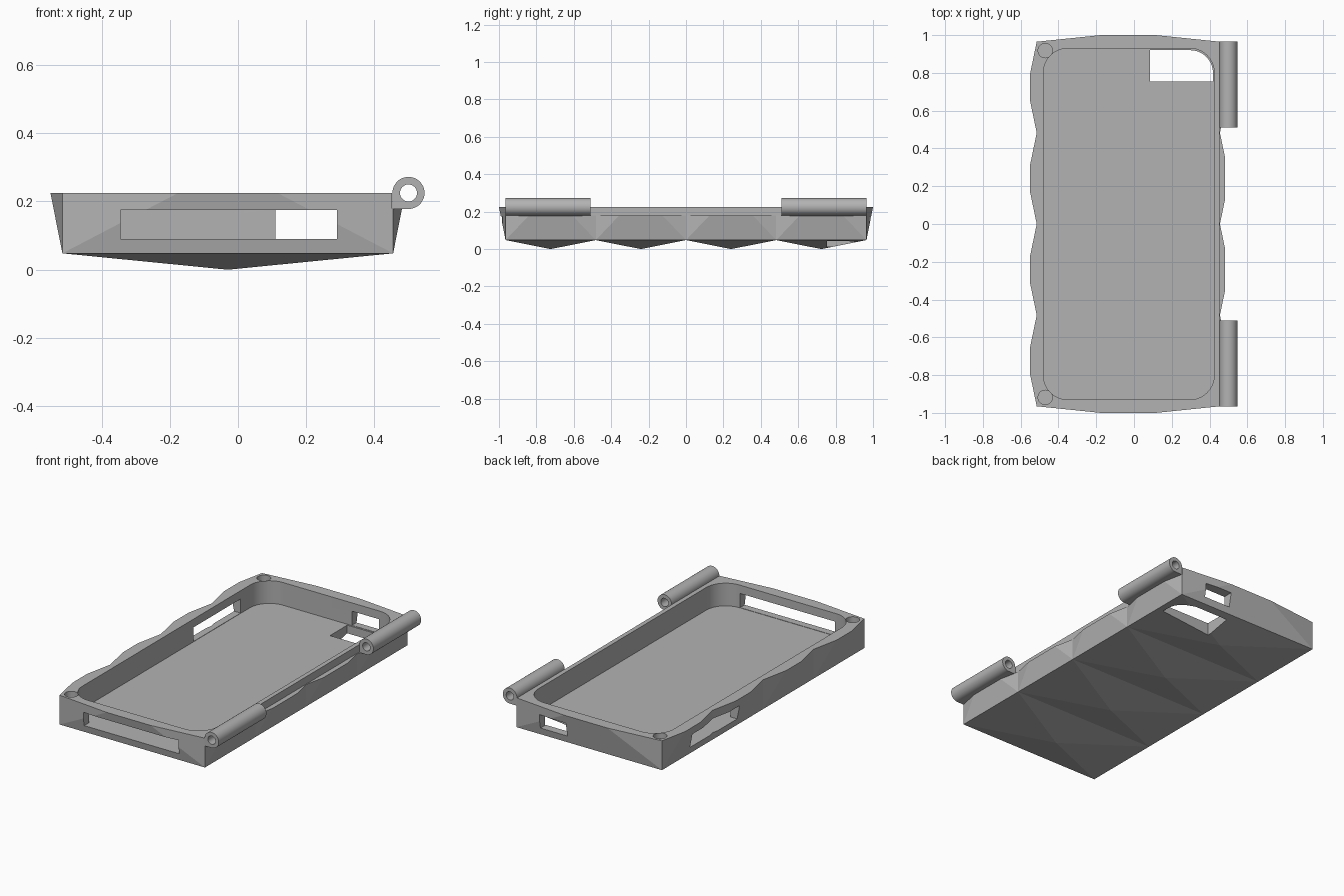
import bpy, bmesh, math
from mathutils import Vector

cube = bpy.data.objects.get("Cube")
if cube:
    bpy.data.objects.remove(cube, do_unlink=True)

grey = bpy.data.materials.new("plain grey")
grey.use_nodes = True
COLOUR = (0.45, 0.45, 0.45, 1)
grey.diffuse_color = COLOUR
grey.node_tree.nodes["Principled BSDF"].inputs["Base Color"].default_value = COLOUR

X0, X1, Y = -0.515, 0.455, 0.965      # footprint
BASE, TOP, FLOOR = 0.048, 0.225, 0.088
BULGE, TAPER = 0.035, 0.35


def make_object(name, bm):
    bmesh.ops.remove_doubles(bm, verts=bm.verts, dist=1e-5)
    bmesh.ops.recalc_face_normals(bm, faces=bm.faces)
    mesh = bpy.data.meshes.new(name)
    bm.to_mesh(mesh)
    bm.free()
    mesh.materials.append(grey)
    obj = bpy.data.objects.new(name, mesh)
    bpy.context.collection.objects.link(obj)
    return obj


def prism(name, points, z0, z1):
    bm = bmesh.new()
    face = bm.faces.new([bm.verts.new((x, y, z0)) for x, y in points])
    new = bmesh.ops.extrude_face_region(bm, geom=[face])["geom"]
    verts = [v for v in new if isinstance(v, bmesh.types.BMVert)]
    bmesh.ops.translate(bm, verts=verts, vec=(0, 0, z1 - z0))
    return make_object(name, bm)


def rounded_rect(x0, x1, y0, y1, radii, steps=16):
    """Outline with one radius per corner, counterclockwise from upper right."""
    points = []
    corners = [(x1, y1, -1, -1), (x0, y1, 1, -1), (x0, y0, 1, 1), (x1, y0, -1, 1)]
    for i, ((x, y, sx, sy), r) in enumerate(zip(corners, radii)):
        if r == 0:
            points.append((x, y))
            continue
        for k in range(steps + 1):
            a = (i + k / steps) * math.pi / 2
            points.append((x + r * (sx + math.cos(a)), y + r * (sy + math.sin(a))))
    return points


def box(name, x0, x1, y0, y1, z0, z1):
    return prism(name, rounded_rect(x0, x1, y0, y1, (0, 0, 0, 0)), z0, z1)


def circle(x, y, r, n=40):
    return [(x + r * math.cos(math.tau * k / n), y + r * math.sin(math.tau * k / n))
            for k in range(n)]


def smooth(obj, degrees):
    bpy.ops.object.select_all(action='DESELECT')
    obj.select_set(True)
    bpy.context.view_layer.objects.active = obj
    bpy.ops.object.shade_smooth_by_angle(angle=math.radians(degrees))


# Solid tray: flared wall panels and a row of shallow pyramids underneath
bm = bmesh.new()


def face(points):
    bm.faces.new([bm.verts.new(p) for p in points])


ys = [-Y + Y * i / 2 for i in range(5)]
path = [(X0, -Y)] + [(X1, y) for y in ys] + [(X0, y) for y in reversed(ys)]
rim = []
for (ax, ay), (bx, by) in zip(path, path[1:]):
    a, b = Vector((ax, ay, BASE)), Vector((bx, by, BASE))
    up = Vector((0, 0, TOP - BASE))
    along = b - a
    out = Vector((along.y, -along.x, 0)).normalized() * BULGE
    p = a + along * TAPER + up + out
    q = b - along * TAPER + up + out
    face([a, a + up, p])
    face([a, p, q, b])
    face([b, q, b + up])
    rim += [a + up, p, q]
face(rim)
for y0, y1 in zip(ys, ys[1:]):
    peak = (-0.03, (y0 + y1) / 2, 0)
    ring = [(X0, y0, BASE), (X1, y0, BASE), (X1, y1, BASE), (X0, y1, BASE)]
    for i in range(4):
        face([ring[i], ring[(i + 1) % 4], peak])
tray = make_object("case_tray", bm)

# Pocket, hinge ledge, ports, camera window and round corner sockets
cutters = [
    prism("pocket_cut", rounded_rect(-0.48, 0.425, -0.93, 0.93, [0.13] * 4), FLOOR, 0.4),
    box("ledge_cut", 0.452, 0.7, -1.2, 1.2, 0.18, 0.4),
    box("front_port_cut", -0.345, 0.29, -1.1, -0.85, 0.09, 0.175),
    box("back_port_cut", 0.11, 0.29, 0.85, 1.1, 0.09, 0.175),
    box("side_port_cut", -0.7, -0.4, 0.26, 0.71, 0.09, 0.175),
    prism("camera_cut", rounded_rect(0.085, 0.418, 0.755, 0.92, (0.12, 0, 0, 0)), -0.1, 0.15),
]
for s in (-1, 1):
    cutters.append(prism("socket_cut", circle(-0.47, 0.918 * s, 0.038), 0.19, 0.4))
for cutter in cutters:
    cutter.hide_render = True
    mod = tray.modifiers.new(cutter.name, 'BOOLEAN')
    mod.operation = 'DIFFERENCE'
    mod.solver = 'EXACT'
    mod.object = cutter

bpy.context.view_layer.update()
result = bpy.data.meshes.new_from_object(
    tray.evaluated_get(bpy.context.evaluated_depsgraph_get()))
tray.modifiers.clear()
tray.data = result
tray.data.materials.clear()
tray.data.materials.append(grey)
for cutter in cutters:
    bpy.data.objects.remove(cutter, do_unlink=True)
smooth(tray, 7)

# Hinge barrels: tubes whose lower inner quarter is squared off to meet the tray
N, OUTER, INNER = 48, 0.047, 0.025
for name, y0, y1 in (("front_hinge_barrel", -Y, -0.51), ("back_hinge_barrel", 0.51, Y)):
    bm = bmesh.new()
    rings = []
    for k in range(N):
        a = math.tau * k / N
        c, s = math.cos(a), math.sin(a)
        r = OUTER
        if c < -1e-6 and s < -1e-6:
            r = OUTER / max(-c, -s)
        rings.append([bm.verts.new((0.5 + c * d, y, TOP + s * d))
                      for d, y in ((r, y0), (r, y1), (INNER, y1), (INNER, y0))])
    for k in range(N):
        u, v = rings[k], rings[(k + 1) % N]
        for i in range(4):
            j = (i + 1) % 4
            bm.faces.new((u[i], v[i], v[j], u[j]))
    smooth(make_object(name, bm), 30)
